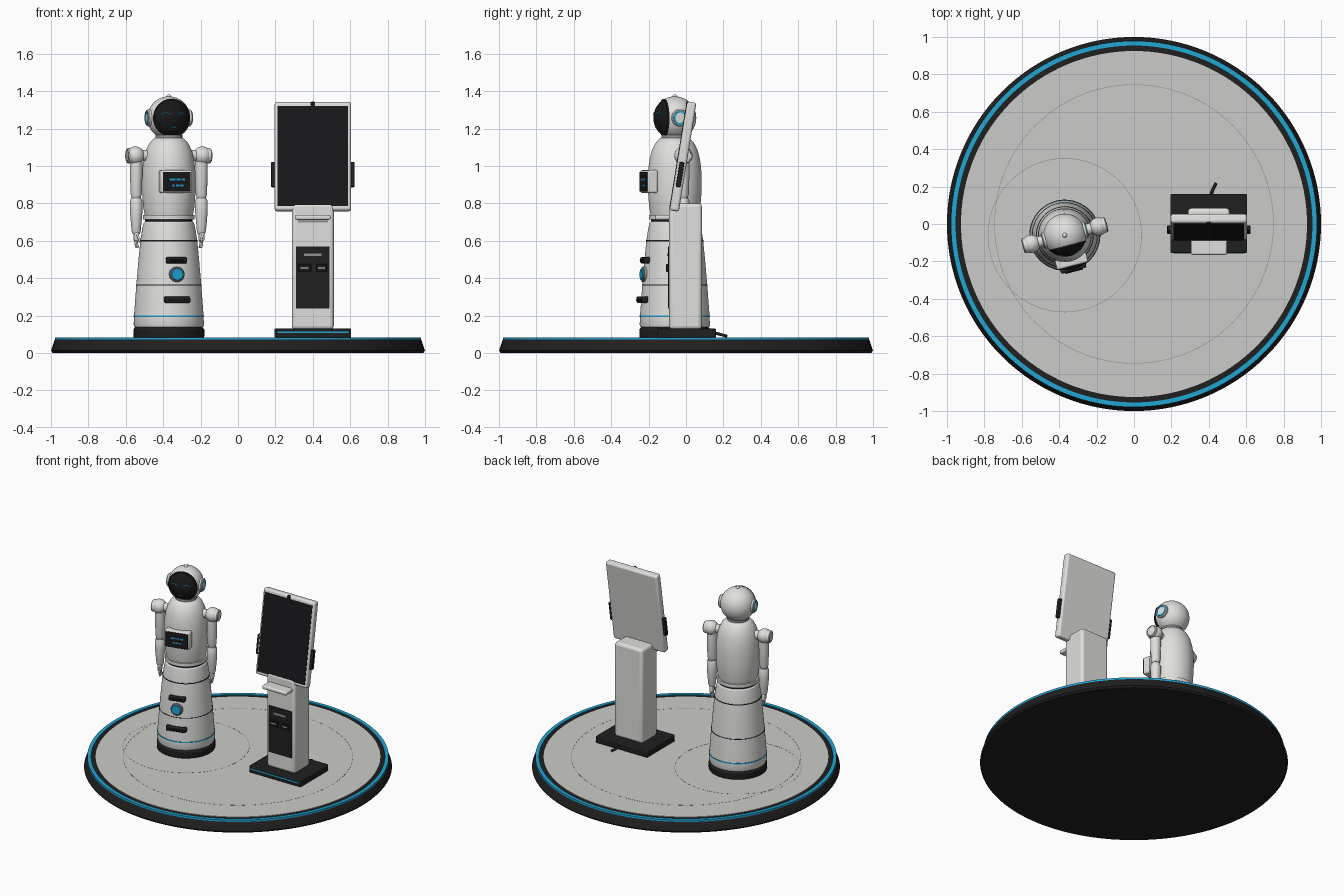
import bpy, bmesh, math
from mathutils import Matrix, Vector

if "Cube" in bpy.data.objects:
    bpy.data.objects.remove(bpy.data.objects["Cube"])


def material(name, r, g, b):
    m = bpy.data.materials.new(name)
    m.diffuse_color = (r, g, b, 1)
    m.use_nodes = True
    m.node_tree.nodes["Principled BSDF"].inputs["Base Color"].default_value = m.diffuse_color
    return m


WHITE = material("shell_white", 0.74, 0.74, 0.72)
FLOOR = material("floor_grey", 0.60, 0.60, 0.58)
GREY = material("trim_grey", 0.30, 0.30, 0.30)
DARK = material("dark_plastic", 0.014, 0.014, 0.015)
GLASS = material("black_glass", 0.009, 0.009, 0.010)
BLUE = material("light_blue", 0.015, 0.38, 0.65)

T = Matrix.Translation
WORLD = Matrix.Identity(4)


def rot(deg, axis):
    return Matrix.Rotation(math.radians(deg), 4, axis)


def finish(name, bm, mat, frame):
    bmesh.ops.recalc_face_normals(bm, faces=bm.faces)
    me = bpy.data.meshes.new(name)
    bm.to_mesh(me)
    bm.free()
    me.materials.append(mat)
    ob = bpy.data.objects.new(name, me)
    bpy.context.collection.objects.link(ob)
    ob.matrix_world = frame
    return ob


def lathe(name, profile, mat, frame=WORLD, n=48, closed=False):
    """Spin (radius, height) points around the local z axis."""
    bm = bmesh.new()
    rings = [[bm.verts.new((r * math.cos(2 * math.pi * i / n), r * math.sin(2 * math.pi * i / n), z))
              for i in range(n)] for r, z in profile]
    pairs = list(zip(rings, rings[1:]))
    if closed:
        pairs.append((rings[-1], rings[0]))
    for a, b in pairs:
        for i in range(n):
            j = (i + 1) % n
            bm.faces.new((a[i], a[j], b[j], b[i]))
    bmesh.ops.remove_doubles(bm, verts=bm.verts, dist=1e-6)
    return finish(name, bm, mat, frame)


def ring(name, r0, r1, z0, z1, mat, frame=WORLD, n=48):
    return lathe(name, [(r0, z0), (r1, z0), (r1, z1), (r0, z1)], mat, frame, n, True)


def disc(name, r, z0, z1, mat, frame=WORLD, n=32, edge=0.0):
    pts = [(0, z0), (r, z0), (r, z1 - edge)] + ([(r - edge, z1)] if edge else []) + [(0, z1)]
    return lathe(name, pts, mat, frame, n)


def ball(name, r, mat, frame, a0=0, a1=180, steps=20, n=40):
    """Sphere slice between two polar angles, measured from local +z."""
    ang = [math.radians(a0 + (a1 - a0) * i / steps) for i in range(steps + 1)]
    return lathe(name, [(r * math.sin(a), r * math.cos(a)) for a in ang], mat, frame, n)


def box(name, lo, hi, mat, frame=WORLD, bevel=0.0, seg=3):
    bm = bmesh.new()
    bmesh.ops.create_cube(bm, size=1)
    lo, hi = Vector(lo), Vector(hi)
    for v in bm.verts:
        v.co = [(lo[k] + hi[k]) / 2 + v.co[k] * (hi[k] - lo[k]) for k in range(3)]
    ob = finish(name, bm, mat, frame)
    if bevel:
        m = ob.modifiers.new("round", 'BEVEL')
        m.width, m.segments = bevel, seg
    return ob


def tube(name, pts, r, mat, frame=WORLD):
    cu = bpy.data.curves.new(name, 'CURVE')
    cu.dimensions = '3D'
    cu.bevel_depth, cu.bevel_resolution, cu.use_fill_caps = r, 2, True
    sp = cu.splines.new('POLY')
    sp.points.add(len(pts) - 1)
    for p, co in zip(sp.points, pts):
        p.co = (*co, 1)
    cu.materials.append(mat)
    ob = bpy.data.objects.new(name, cu)
    bpy.context.collection.objects.link(ob)
    ob.matrix_world = frame
    return ob


# ---- round platform
lathe("platform", [(0, 0), (0.99, 0), (1.0, 0.012), (0.98, 0.07), (0.972, 0.078), (0, 0.078)], DARK, n=128)
ring("platform_light", 0.954, 0.979, 0.07, 0.084, BLUE, n=128)
disc("platform_floor", 0.925, 0.07, 0.082, FLOOR, n=128)
ring("floor_line", 0.744, 0.747, 0.08, 0.0825, GREY, n=128)
ring("robot_floor_line", 0.409, 0.412, 0.08, 0.0825, GREY, T((-0.37, -0.06, 0)), 96)

# ---- robot body, turned slightly to one side
ROBOT = T((-0.37, -0.06, 0)) @ rot(14.5, 'Z')
lathe("robot_foot", [(0, 0.08), (0.188, 0.08), (0.19, 0.09), (0.19, 0.125), (0.18, 0.14), (0, 0.14)], DARK, ROBOT, 64)
SKIRT = [(0.184, 0.138), (0.188, 0.15), (0.186, 0.2), (0.174, 0.36), (0.162, 0.5),
         (0.152, 0.6), (0.143, 0.66), (0.135, 0.695), (0.125, 0.705)]
lathe("robot_skirt", [(0, 0.138)] + SKIRT + [(0, 0.705)], WHITE, ROBOT, 64)


def skirt_radius(z):
    for (r0, z0), (r1, z1) in zip(SKIRT, SKIRT[1:]):
        if z0 <= z <= z1:
            return r0 + (r1 - r0) * (z - z0) / (z1 - z0)


for label, z, h, mat in (("seam_upper", 0.6, 0.003, DARK), ("seam_lower", 0.363, 0.002, DARK),
                         ("light_band", 0.195, 0.004, BLUE)):
    r = skirt_radius(z)
    ring("skirt_" + label, r - 0.01, r + 0.002, z - h, z + h, mat, ROBOT, 64)
disc("waist_gap", 0.128, 0.70, 0.717, DARK, ROBOT, 64)
ring("waist_collar", 0.10, 0.138, 0.714, 0.738, WHITE, ROBOT, 64)
lathe("robot_torso", [(0, 0.72), (0.126, 0.725), (0.137, 0.78), (0.143, 0.86), (0.144, 0.93), (0.141, 0.99),
                      (0.134, 1.04), (0.122, 1.085), (0.105, 1.12), (0.083, 1.145), (0.06, 1.155), (0, 1.16)],
      WHITE, ROBOT, 64)
ring("neck_ring", 0.04, 0.072, 1.148, 1.165, GREY, ROBOT)

# ---- drawers and button on the skirt
for label, z, w in (("upper", 0.495, 0.056), ("lower", 0.285, 0.07)):
    r = skirt_radius(z)
    box(label + "_handle", (-w, -r - 0.016, z - 0.017), (w, -r + 0.035, z + 0.017), DARK, ROBOT, 0.008)
    box(label + "_handle_grip", (-w * 0.7, -r - 0.022, z - 0.008), (w * 0.7, -r, z + 0.004), GLASS, ROBOT, 0.004)
BUTTON = ROBOT @ T((0, -skirt_radius(0.42), 0.42)) @ rot(90, 'X')
disc("button_rim", 0.041, -0.02, 0.012, GREY, BUTTON, edge=0.004)
disc("button", 0.034, 0, 0.018, BLUE, BUTTON, edge=0.004)

# ---- chest screen
box("chest_screen_case", (-0.086, -0.17, 0.855), (0.086, -0.115, 0.977), WHITE, ROBOT, 0.01)
box("chest_screen", (-0.076, -0.174, 0.864), (0.076, -0.166, 0.968), GLASS, ROBOT)
for x, z, w in ((-0.026, 0.928, 0.017), (0.008, 0.928, 0.010), (0.034, 0.928, 0.010),
                (-0.022, 0.896, 0.007), (0.004, 0.896, 0.010), (0.028, 0.896, 0.008)):
    box("chest_screen_mark", (x - w, -0.176, z - 0.005), (x + w, -0.173, z + 0.005), BLUE, ROBOT)

# ---- head with visor on the front cap
HEAD = ROBOT @ T((0, 0, 1.257))
FACE = HEAD @ rot(90, 'X')
ball("head_shell", 0.115, WHITE, FACE, 58, 180)
ball("visor", 0.1145, GLASS, FACE, 0, 58, 10)
ring("visor_rim", 0.092, 0.101, 0.055, 0.064, DARK, FACE)
ball("head_sensor", 0.013, WHITE, HEAD @ T((0, 0, 0.113)), steps=8, n=16)


def face_arc(name, cx, cz, w, bend):
    pts = []
    for i in range(9):
        t = i / 4 - 1
        x, z = cx + w * t, cz + bend * (1 - t * t)
        pts.append((x, -math.sqrt(0.1145 ** 2 - x * x - z * z), z))
    tube(name, pts, 0.003, BLUE, HEAD)


for s in (-1, 1):
    face_arc("eye", s * 0.042, 0.018, 0.021, 0.009)
face_arc("mouth", 0, -0.046, 0.014, -0.007)

# ---- ears and arms, mirrored
for s, side in ((-1, "right"), (1, "left")):
    ear = HEAD @ rot(s * 90, 'Y')
    disc(side + "_ear", 0.046, 0.085, 0.121, WHITE, ear, edge=0.005)
    ring(side + "_ear_light", 0.028, 0.038, 0.118, 0.124, BLUE, ear)
    shoulder = ROBOT @ T((s * 0.185, 0, 1.055))
    ball(side + "_shoulder", 0.049, WHITE, shoulder, steps=14, n=28)
    axle = shoulder @ rot(s * 90, 'Y')
    disc(side + "_shoulder_cap", 0.041, 0, 0.046, WHITE, axle, edge=0.005)
    ring(side + "_shoulder_ring", 0.030, 0.033, 0.04, 0.0475, GREY, axle)
    disc(side + "_shoulder_joint", 0.03, -0.08, 0, WHITE, axle)
    arm = ROBOT @ T((s * 0.18, 0, 0))
    lathe(side + "_upper_arm", [(0, 1.05), (0.034, 1.04), (0.034, 0.98), (0.030, 0.85), (0.026, 0.835), (0, 0.83)],
          WHITE, arm, 28)
    disc(side + "_elbow", 0.025, 0.815, 0.84, GREY, arm)
    lathe(side + "_forearm", [(0, 0.828), (0.028, 0.826), (0.034, 0.81), (0.034, 0.76), (0.024, 0.65), (0.019, 0.636),
                              (0, 0.634)], WHITE, arm, 28)
    box(side + "_palm", (-0.012, -0.024, 0.598), (0.012, 0.024, 0.645), WHITE, arm, 0.008)
    for y in (-0.018, -0.006, 0.006, 0.018):
        tube(side + "_finger", [(0, y, 0.61), (0, y, 0.585), (-s * 0.006, y, 0.562)], 0.0055, WHITE, arm)
    tube(side + "_thumb", [(0, -0.022, 0.632), (-s * 0.008, -0.035, 0.61), (-s * 0.01, -0.036, 0.592)], 0.006, WHITE, arm)

# ---- kiosk stand
KIOSK = T((0.4, 0, 0))
box("kiosk_base", (-0.205, -0.155, 0.082), (0.205, 0.16, 0.13), DARK, KIOSK, 0.006)
box("kiosk_base_light", (-0.19, -0.158, 0.107), (0.19, -0.15, 0.116), BLUE, KIOSK)
box("kiosk_pedestal", (-0.112, -0.09, 0.125), (0.112, 0.085, 0.80), WHITE, KIOSK, 0.02, 4)
box("kiosk_shelf", (-0.096, -0.165, 0.712), (0.096, -0.08, 0.738), WHITE, KIOSK, 0.009)
box("kiosk_shelf_slot", (-0.08, -0.093, 0.698), (0.08, -0.085, 0.712), GREY, KIOSK)
box("service_panel", (-0.09, -0.096, 0.238), (0.09, -0.087, 0.57), DARK, KIOSK)
box("receipt_slot", (-0.046, -0.101, 0.519), (0.046, -0.094, 0.533), GREY, KIOSK)
for x0, x1 in ((-0.078, -0.01), (0.016, 0.076)):
    box("card_reader", (x0, -0.106, 0.432), (x1, -0.094, 0.475), GLASS, KIOSK, 0.004)
    box("card_reader_slot", (x0 + 0.012, -0.108, 0.452), (x1 - 0.012, -0.104, 0.458), WHITE, KIOSK)
tube("power_cable", [(0.01, 0.15, 0.108), (0.02, 0.18, 0.1), (0.038, 0.218, 0.09)], 0.008, DARK, KIOSK)

# ---- kiosk screen, leaning back
SCREEN = KIOSK @ T((0, -0.016, 1.05)) @ rot(-9.2, 'X')
box("screen_case", (-0.204, -0.025, -0.295), (0.204, 0.025, 0.295), WHITE, SCREEN, 0.014, 4)
box("screen_glass", (-0.189, -0.028, -0.273), (0.189, -0.02, 0.270), GLASS, SCREEN)
disc("screen_camera", 0.013, 0.02, 0.029, GLASS, SCREEN @ T((0, 0, 0.281)) @ rot(90, 'X'), 20)
for s in (-1, 1):
    x0, x1 = sorted((s * 0.198, s * 0.223))
    box("side_scanner", (x0, -0.013, -0.165), (x1, 0.013, -0.03), DARK, SCREEN, 0.005)

# ---- smooth round surfaces, keep edges sharp
bpy.ops.object.select_all(action='DESELECT')
for ob in bpy.context.scene.objects:
    if ob.type == 'MESH':
        ob.select_set(True)
        bpy.context.view_layer.objects.active = ob
bpy.ops.object.shade_smooth_by_angle(angle=math.radians(32))
